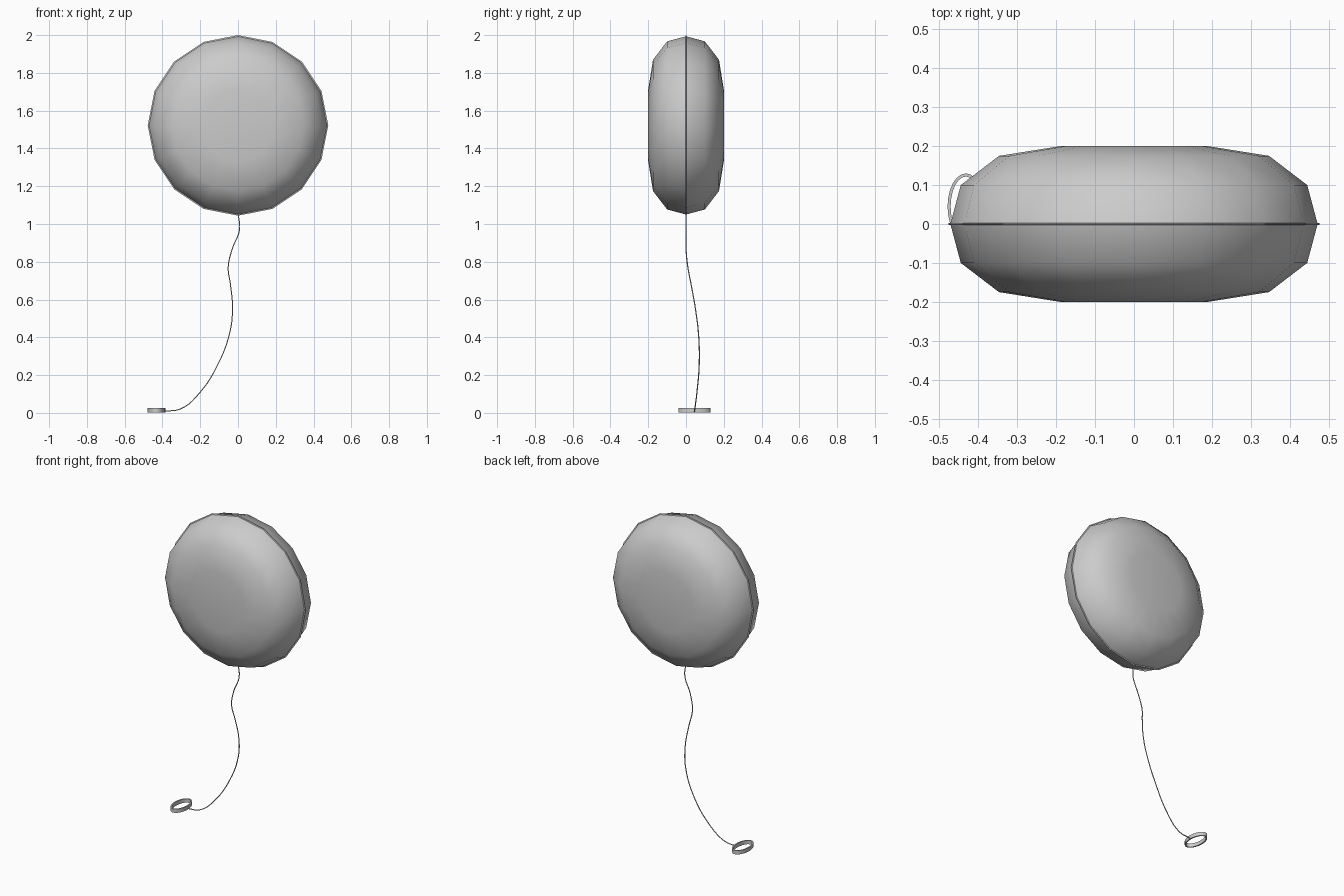
import bpy
import bmesh
from math import sin, cos, tau
from mathutils import Vector

cube = bpy.data.objects.get("Cube")
if cube:
    bpy.data.objects.remove(cube)

foil = bpy.data.materials.new("silver grey")
foil.use_nodes = True
grey = (0.6, 0.6, 0.6, 1)
foil.diffuse_color = grey
foil.node_tree.nodes["Principled BSDF"].inputs["Base Color"].default_value = grey


def add_object(name, data):
    obj = bpy.data.objects.new(name, data)
    bpy.context.collection.objects.link(obj)
    data.materials.append(foil)
    return obj


def mesh_object(name, bm):
    bmesh.ops.recalc_face_normals(bm, faces=bm.faces)
    for face in bm.faces:
        face.smooth = True
    mesh = bpy.data.meshes.new(name)
    bm.to_mesh(mesh)
    bm.free()
    return add_object(name, mesh)


def bridge(bm, a, b):
    """Join two vertex loops; returns the new faces."""
    n = len(a)
    return [bm.faces.new((a[i], a[(i + 1) % n], b[(i + 1) % n], b[i])) for i in range(n)]


# Balloon: sixteen-sided cushion lathed about y, with a narrow welded seam
SIDES = 16
CENTRE = 1.522
half = [(0.478, 0.001), (0.471, 0.003), (0.445, 0.1), (0.347, 0.175), (0.19, 0.2)]
profile = [(r, -y) for r, y in reversed(half)] + half
bm = bmesh.new()
loops = [[bm.verts.new((r * cos(tau * i / SIDES), y, CENTRE + r * sin(tau * i / SIDES)))
          for i in range(SIDES)] for r, y in profile]
for a, b in zip(loops, loops[1:]):
    bridge(bm, a, b)
for loop in (loops[0], loops[-1]):
    bm.faces.new(loop)
# Keep the two foil halves crisp where they meet the seam
for edge in bm.edges:
    if all(abs(v.co.y) < 0.01 for v in edge.verts):
        edge.smooth = False
mesh_object("balloon", bm)

# String: thin curve drooping to the floor
path = [(0, 0, 1.06), (0.008, 0, 0.97), (-0.03, 0, 0.87), (-0.052, 0.01, 0.77),
        (-0.04, 0.027, 0.68), (-0.029, 0.05, 0.55), (-0.045, 0.066, 0.42),
        (-0.105, 0.07, 0.26), (-0.2, 0.058, 0.11), (-0.3, 0.047, 0.023),
        (-0.388, 0.045, 0.008)]
curve = bpy.data.curves.new("string", "CURVE")
curve.dimensions = "3D"
curve.resolution_u = 6
curve.bevel_depth = 0.003
curve.bevel_resolution = 1
curve.use_fill_caps = True
spline = curve.splines.new("BEZIER")
spline.bezier_points.add(len(path) - 1)
for point, co in zip(spline.bezier_points, path):
    point.co = co
    point.handle_left_type = point.handle_right_type = "AUTO"
add_object("string", curve)

# Pull ring: flat oval band lying on the floor
RING_SIDES = 24
ring_centre = Vector((-0.432, 0.045, 0))
WALL = 0.008
bm = bmesh.new()
section = [(0, 0.003), (0, 0.027), (WALL, 0.027), (WALL, 0.003)]
loops = []
for inset, z in section:
    loops.append([bm.verts.new(ring_centre + Vector((
        (0.047 - inset) * cos(tau * i / RING_SIDES),
        (0.085 - inset) * sin(tau * i / RING_SIDES), z))) for i in range(RING_SIDES)])
for i, loop in enumerate(loops):
    for face in bridge(bm, loop, loops[(i + 1) % len(loops)]):
        pass
for edge in bm.edges:
    if any(edge.verts[0] in loop and edge.verts[1] in loop for loop in loops):
        edge.smooth = False
mesh_object("pull_ring", bm)
